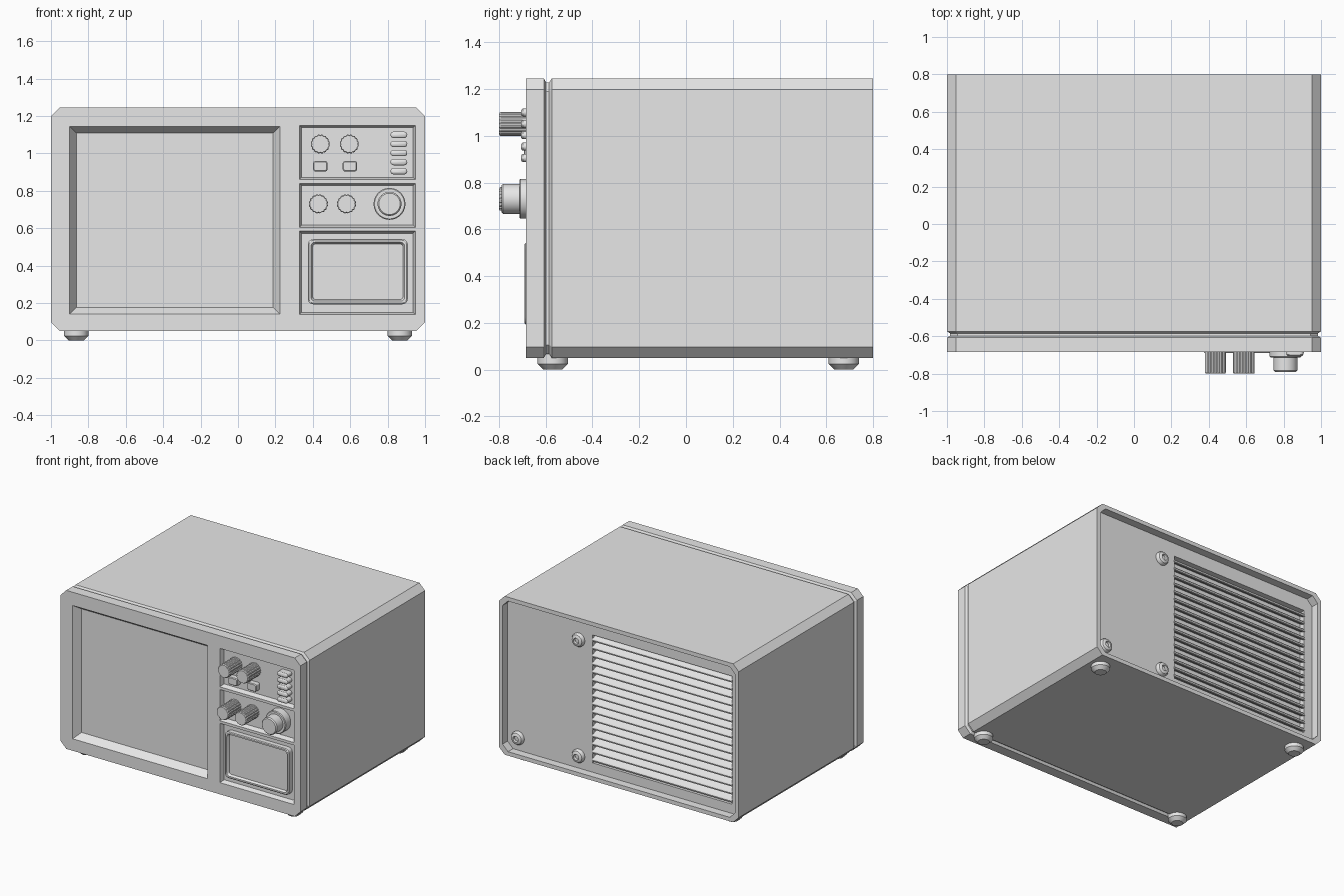
import bpy, bmesh, math

old = bpy.data.objects.get("Cube")
if old:
    bpy.data.objects.remove(old, do_unlink=True)

grey = bpy.data.materials.new("light_grey")
grey.use_nodes = True
grey.diffuse_color = (0.8, 0.8, 0.8, 1)
grey.node_tree.nodes["Principled BSDF"].inputs["Base Color"].default_value = (0.8, 0.8, 0.8, 1)


def skin(name, loops):
    """Join matching point loops into one capped solid."""
    bm = bmesh.new()
    rows = [[bm.verts.new(p) for p in loop] for loop in loops]
    n = len(rows[0])
    for a, b in zip(rows, rows[1:]):
        for i in range(n):
            j = (i + 1) % n
            bm.faces.new((a[i], a[j], b[j], b[i]))
    bm.faces.new(rows[0])
    bm.faces.new(rows[-1])
    bmesh.ops.recalc_face_normals(bm, faces=bm.faces)
    me = bpy.data.meshes.new(name)
    bm.to_mesh(me)
    bm.free()
    me.materials.append(grey)
    ob = bpy.data.objects.new(name, me)
    bpy.context.collection.objects.link(ob)
    return ob


def rect_loft(name, x0, x1, z0, z1, steps, corner=0.0, seg=0):
    """Rectangle in the xz plane lofted along y; steps are (y, inset)."""
    loops = []
    for y, d in steps:
        r = max(corner - d * 0.5, 0.004) if seg else 0
        loop = []
        for k, (x, z, sx, sz) in enumerate(((x1 - d, z1 - d, -1, -1), (x0 + d, z1 - d, 1, -1),
                                            (x0 + d, z0 + d, 1, 1), (x1 - d, z0 + d, -1, 1))):
            for s in range(seg + 1):
                a = math.pi / 2 * (k + (s / seg if seg else 0))
                ox, oz = (r * math.cos(a), r * math.sin(a)) if seg else (0, 0)
                loop.append((x + sx * r + ox, y, z + sz * r + oz))
        loops.append(loop)
    return skin(name, loops)


def lathe(name, centre, profile, n=32, axis="y", flute=1.0):
    """Turn (radius, offset) points about y or z; flute shrinks every third spoke."""
    cx, cy, cz = centre
    loops = []
    for r, h in profile:
        loop = []
        for i in range(n):
            q = r * (flute if i % 3 == 0 else 1)
            u, v = q * math.cos(2 * math.pi * i / n), q * math.sin(2 * math.pi * i / n)
            loop.append((cx + u, cy + h, cz + v) if axis == "y" else (cx + u, cy + v, cz + h))
        loops.append(loop)
    return skin(name, loops)


def cut(target, cutter):
    """Subtract the cutter, then discard it."""
    mod = target.modifiers.new("cut", "BOOLEAN")
    mod.operation, mod.solver, mod.object = "DIFFERENCE", "EXACT", cutter
    cutter.hide_render = True
    bpy.context.view_layer.objects.active = target
    bpy.ops.object.modifier_apply(modifier=mod.name)
    bpy.data.objects.remove(cutter, do_unlink=True)


FRONT, BACK = -0.685, 0.8
FLOOR = FRONT + 0.035      # control panel floor
REAR = BACK - 0.06         # rear panel surface

# Housing with chamfered corners and a seam groove behind the front bezel
body = rect_loft("housing", -1, 1, 0.05, 1.245,
                 [(FRONT, 0), (-0.608, 0), (-0.598, 0.017), (-0.585, 0.017),
                  (-0.574, 0), (BACK, 0)], corner=0.047, seg=1)

# Screen recess with sloping sides
cut(body, rect_loft("screen_cutter", -0.9, 0.225, 0.14, 1.145,
                    [(FRONT - 0.03, -0.02), (FRONT + 0.055, 0.0367)]))

# Three control panel recesses separated by thin ribs
for z0, z1 in ((0.86, 1.15), (0.605, 0.84), (0.138, 0.585)):
    cut(body, rect_loft("panel_cutter", 0.328, 0.948, z0, z1,
                        [(FRONT - 0.006, -0.002), (FLOOR, 0.012)]))

# Rear recess inside the rim, and the vent opening
cut(body, rect_loft("rear_cutter", -0.97, 0.97, 0.08, 1.215,
                    [(BACK + 0.05, 0), (REAR, 0)], corner=0.045, seg=1))
VX0, VX1, VZ0, VZ1 = -0.9, 0.26, 0.15, 1.115
cut(body, rect_loft("vent_cutter", VX0, VX1, VZ0, VZ1,
                    [(REAR + 0.02, 0), (REAR - 0.045, 0)]))

# Sloping vent slats
COUNT = 16
pitch = (VZ1 - VZ0) / COUNT
section = ((-0.048, 0.010), (-0.006, -0.012), (0.004, -0.010),
           (0.006, 0.0), (0.0, 0.009), (-0.048, 0.028))
for i in range(COUNT):
    zc = VZ0 + pitch * (i + 0.4)
    skin("vent_slat", [[(x, REAR + y, zc + z) for y, z in section]
                       for x in (VX0 - 0.004, VX1 + 0.004)])

# Rear screws with a recessed socket
for x, z in ((0.375, 1.05), (0.375, 0.175), (0.88, 0.175)):
    lathe("rear_screw", (x, REAR, z),
          [(0.05, -0.01), (0.05, 0.012), (0.042, 0.026), (0.026, 0.034),
           (0.022, 0.034), (0.02, 0.016)], n=24)

# Small fluted knobs
for x, z in ((0.44, 1.05), (0.595, 1.05), (0.43, 0.73), (0.58, 0.73)):
    lathe("small_knob", (x, 0, z),
          [(0.051, FLOOR + 0.01), (0.051, -0.794), (0.047, -0.8)], n=48, flute=0.93)

# Large knob on its flange
lathe("large_knob_flange", (0.81, 0, 0.73),
      [(0.085, FLOOR + 0.01), (0.085, -0.708), (0.08, -0.713)], n=40)
lathe("large_knob", (0.81, 0, 0.73),
      [(0.064, -0.70), (0.064, -0.782), (0.057, -0.79)], n=40)

# Square push buttons
for x in (0.44, 0.598):
    rect_loft("square_button", x - 0.038, x + 0.038, 0.903, 0.96,
              [(FLOOR + 0.01, 0), (FRONT - 0.003, 0), (FRONT - 0.008, 0.005)],
              corner=0.012, seg=4)

# Column of pill buttons
for i in range(5):
    z = 0.905 + i * 0.0485
    rect_loft("pill_button", 0.815, 0.905, z - 0.017, z + 0.017,
              [(FLOOR + 0.01, 0), (-0.698, 0), (-0.703, 0.003), (-0.706, 0.008)],
              corner=0.0165, seg=5)

# Framed display window in the lower panel
rect_loft("display_frame", 0.373, 0.908, 0.193, 0.542,
          [(FLOOR + 0.01, 0), (FRONT - 0.001, 0), (FRONT - 0.006, 0.006),
           (FRONT - 0.006, 0.017), (FRONT + 0.012, 0.026), (FRONT + 0.012, 0.03)],
          corner=0.03, seg=5)

# Feet
for x in (-0.865, 0.865):
    for y in (-0.57, 0.675):
        lathe("foot", (x, y, 0), [(0.065, 0.07), (0.065, 0.024), (0.04, 0)], axis="z")

# Smooth the round parts and keep crisp edges
bpy.ops.object.select_all(action="DESELECT")
for ob in bpy.context.collection.objects:
    if ob.type == "MESH" and ob.name.startswith(
            ("rear_screw", "large_knob", "pill", "square", "display", "foot")):
        ob.select_set(True)
        bpy.context.view_layer.objects.active = ob
bpy.ops.object.shade_smooth_by_angle(angle=math.radians(30))
